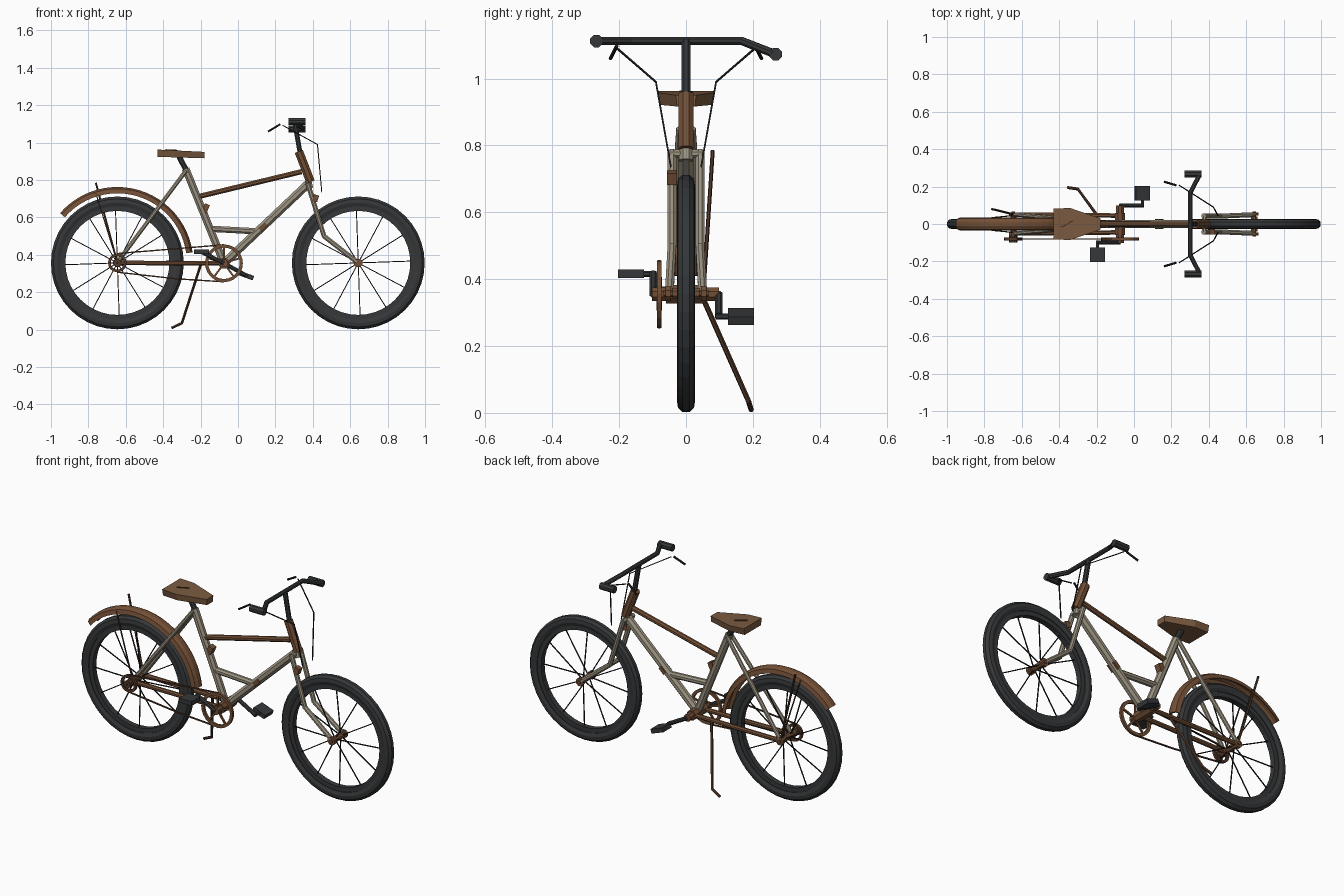
import bpy, bmesh, math
from mathutils import Vector, Matrix

cube = bpy.data.objects.get("Cube")
if cube:
    bpy.data.objects.remove(cube, do_unlink=True)


def material(name, r, g, b):
    m = bpy.data.materials.new(name)
    m.use_nodes = True
    m.diffuse_color = (r, g, b, 1)
    m.node_tree.nodes["Principled BSDF"].inputs["Base Color"].default_value = (r, g, b, 1)
    return m


BEIGE = material("beige paint", .33, .29, .22)
BROWN = material("brown paint", .17, .078, .036)
LEATHER = material("saddle brown", .2, .105, .052)
RUST = material("dark brown metal", .085, .04, .022)
RUBBER = material("dark rubber", .036, .038, .04)
BLACK = material("black wire", .015, .015, .015)


def finish(name, bm, mat):
    bmesh.ops.recalc_face_normals(bm, faces=bm.faces[:])
    mesh = bpy.data.meshes.new(name)
    bm.to_mesh(mesh)
    bm.free()
    mesh.materials.append(mat)
    obj = bpy.data.objects.new(name, mesh)
    bpy.context.scene.collection.objects.link(obj)
    return obj


def add_tube(bm, path, r, sides=8):
    """Sweep a polygon along a path of points."""
    pts = [Vector(p) for p in path]
    rings = []
    for i, p in enumerate(pts):
        a = (p - pts[i - 1]).normalized() if i else None
        b = (pts[i + 1] - p).normalized() if i < len(pts) - 1 else None
        d = ((a or b) + (b or a)).normalized()
        ref = Vector((0, 1, 0)) if abs(d.y) < .8 else Vector((0, 0, 1))
        u = d.cross(ref).normalized()
        v = d.cross(u)
        angles = [math.tau * (k + .5) / sides for k in range(sides)]
        rings.append([bm.verts.new(p + r * (u * math.cos(t) + v * math.sin(t))) for t in angles])
    for s, e in zip(rings, rings[1:]):
        for k in range(sides):
            n = (k + 1) % sides
            bm.faces.new((s[k], s[n], e[n], e[k]))
    bm.faces.new(rings[0])
    bm.faces.new(rings[-1])


def tube(name, path, r, mat, sides=8):
    bm = bmesh.new()
    add_tube(bm, path, r, sides)
    return finish(name, bm, mat)


def pair(name, path, r, mat, sides=8):
    """Left and right copies of a tube."""
    for side, s in (("left", 1), ("right", -1)):
        tube(f"{side}_{name}", [(x, y * s, z) for x, y, z in path], r, mat, sides)


def box(name, centre, size, mat, tilt=0):
    bm = bmesh.new()
    bmesh.ops.create_cube(bm, size=1)
    m = Matrix.Translation(centre) @ Matrix.Rotation(tilt, 4, 'Y') @ Matrix.Diagonal((*size, 1))
    bm.transform(m)
    return finish(name, bm, mat)


def lathe(name, centre, profile, mat, segs=40, start=0, end=360):
    """Turn a closed (radius, y) profile around the y axis."""
    bm = bmesh.new()
    full = end - start == 360
    rings = []
    for i in range(segs if full else segs + 1):
        t = math.radians(start + (end - start) * i / segs)
        rings.append([bm.verts.new((centre[0] + r * math.cos(t), centre[1] + y,
                                    centre[2] + r * math.sin(t))) for r, y in profile])
    n = len(profile)
    for i in range(segs):
        a, b = rings[i], rings[(i + 1) % len(rings)]
        for k in range(n):
            bm.faces.new((a[k], a[(k + 1) % n], b[(k + 1) % n], b[k]))
    if not full:
        bm.faces.new(rings[0])
        bm.faces.new(rings[-1])
    return finish(name, bm, mat)


def band(r0, r1, w):
    return [(r0, -w), (r1, -w), (r1, w), (r0, w)]


# Wheels: tyre, rim, spokes and hub
AXLE = .357
REAR, FRONT = Vector((-.645, 0, AXLE)), Vector((.643, 0, AXLE))
TYRE = [(.355, -.01), (.355, .01), (.342, .024), (.322, .027), (.303, .02),
        (.303, -.02), (.322, -.027), (.342, -.024)]
for end, c in (("rear", REAR), ("front", FRONT)):
    lathe(end + "_tyre", c, TYRE, RUBBER)
    lathe(end + "_rim", c, band(.278, .306, .016), RUBBER)
    bm = bmesh.new()
    for i in range(12):
        t = math.radians(2 + 30 * i)
        d = Vector((math.cos(t), 0, math.sin(t)))
        y = Vector((0, .025 if i % 2 else -.025, 0))
        add_tube(bm, (c + d * .015 + y, c + d * .285), .0035, 4)
    finish(end + "_spokes", bm, BLACK)
    tube(end + "_hub", (c - Vector((0, .04, 0)), c + Vector((0, .04, 0))), .018, BROWN)
    tube(end + "_axle", (c - Vector((0, .068, 0)), c + Vector((0, .068, 0))), .01, BROWN, 6)
    pair(end + "_axle_nut", (c + Vector((0, .045, 0)), c + Vector((0, .062, 0))), .024, BROWN)

# Frame
CRANK = Vector((-.075, 0, .355))
tube("seat_tube", ((-.28, 0, .86), CRANK), .022, BEIGE)
tube("down_tube", ((.375, 0, .78), CRANK), .024, BEIGE)
tube("cross_tube", ((-.16, 0, .54), (.12, 0, .525)), .018, BEIGE)
tube("top_tube", ((-.21, 0, .712), (.34, 0, .845)), .015, BROWN)
tube("head_tube", ((.325, 0, .953), (.388, 0, .79)), .025, BROWN)
pair("seat_stay", ((-.278, .018, .85), (-.645, .052, .36)), .012, BEIGE)
pair("chain_stay", ((-.645, .05, AXLE), (-.075, .045, .355)), .013, BROWN)
box("seat_tube_clip", (-.172, 0, .65), (.028, .036, .045), BROWN, .4)
box("down_tube_clip", (.135, 0, .548), (.045, .054, .022), BROWN, -.74)

# Fork
tube("fork_crown", ((.372, 0, .795), (.382, 0, .755)), .022, BEIGE)
tube("fork_bridge", ((.376, -.045, .775), (.376, .045, .775)), .014, BEIGE)
pair("fork_leg", ((.372, .042, .785), (.46, .042, .5), (.643, .05, AXLE)), .014, BEIGE)
box("fork_clip", (.415, -.042, .703), (.028, .03, .036), BROWN, .3)

# Saddle
tube("seat_post", ((-.315, 0, .925), (-.27, 0, .84)), .016, RUBBER)
bm = bmesh.new()
outline = [(-.43, .083), (-.34, .085), (-.18, .03), (-.18, -.03), (-.34, -.085), (-.43, -.083)]
lower = [bm.verts.new((x, y * .9, .924 - .03 * (x + .43))) for x, y in outline]
upper = [bm.verts.new((x, y, .963 - .05 * (x + .43))) for x, y in outline]
bm.faces.new(lower)
bm.faces.new(upper)
for k in range(6):
    n = (k + 1) % 6
    bm.faces.new((lower[k], lower[n], upper[n], upper[k]))
finish("saddle", bm, LEATHER)
tube("saddle_slit", ((-.385, -.017, .962), (-.325, .018, .959)), .004, RUST, 4)

# Handlebar with grips, brake levers and cables
tube("stem", ((.302, 0, 1.115), (.332, 0, .945)), .014, RUBBER)
tube("handlebar", ((.35, -.262, 1.113), (.3, -.165, 1.113), (.3, .165, 1.113),
                   (.35, .262, 1.075)), .013, RUBBER)
for name, y, z in (("left_grip", .268, 1.073), ("right_grip", -.268, 1.112)):
    tube(name, ((.27, y, z), (.36, y, z)), .02, RUBBER)
pair("brake_lever", ((.162, .226, 1.06), (.225, .207, 1.098)), .006, BLACK, 6)
pair("brake_cable", ((.24, .208, 1.092), (.425, .09, .99), (.448, .045, .735)), .0035, BLACK, 4)

# Rear mudguard: a shallow upturned channel
GUARD = [(.372, -.036), (.396, -.03), (.406, -.012), (.406, .012), (.396, .03), (.372, .036),
         (.372, .031), (.39, .024), (.398, .01), (.398, -.01), (.39, -.024), (.372, -.031)]
lathe("mudguard", REAR, GUARD, BROWN, 24, 8, 139)
tube("mudguard_strut", ((-.645, .052, AXLE), (-.76, .08, .785)), .006, RUST, 6)
pair("mudguard_stay", ((-.645, .045, AXLE), (-.76, .034, .73)), .004, RUST, 4)

# Chainring, sprocket and chain
DRIVE_Y = -.08
ring = CRANK + Vector((0, DRIVE_Y, 0))
cog = REAR + Vector((0, DRIVE_Y, 0))
lathe("chainring", ring, band(.084, .101, .007), BROWN, 24)
bm = bmesh.new()
for i in range(5):
    t = math.radians(90 + 72 * i)
    add_tube(bm, (ring, ring + Vector((math.cos(t), 0, math.sin(t))) * .09), .007, 4)
finish("chainring_arms", bm, BROWN)
lathe("sprocket", cog, band(.036, .05, .008), RUST, 16)
lathe("sprocket_hub", cog, band(.004, .022, .02), RUST, 10)
tube("sprocket_carrier", (cog, REAR), .014, RUST)
tube("upper_chain", (cog + Vector((0, 0, .05)), ring + Vector((0, 0, .099))), .005, RUST, 4)
tube("lower_chain", (cog - Vector((0, 0, .05)), (-.33, DRIVE_Y, .272),
                     ring - Vector((0, 0, .099))), .005, RUST, 4)

# Cranks and pedals
tube("bottom_bracket", (CRANK - Vector((0, .06, 0)), CRANK + Vector((0, .06, 0))), .03, BROWN)
tube("crank_axle", (CRANK - Vector((0, .102, 0)), CRANK + Vector((0, .098, 0))), .022, BROWN)
for side, y, dx, dz, tilt in (("left", .098, .12, -.066, .35), ("right", -.098, -.12, .061, 0)):
    tip = CRANK + Vector((dx, y, dz))
    out = Vector((0, math.copysign(1, y), 0))
    tube(side + "_crank", (CRANK + Vector((0, y, 0)), tip), .012, RUBBER)
    tube(side + "_pedal_pin", (tip - out * .01, tip + out * .04), .009, RUBBER, 6)
    box(side + "_pedal", tip + out * .067, (.08, .078, .025), RUBBER, tilt)

# Kickstand
tube("kickstand", ((-.2, .05, .345), (-.3, .187, .035), (-.355, .195, .009)), .008, RUST, 6)
